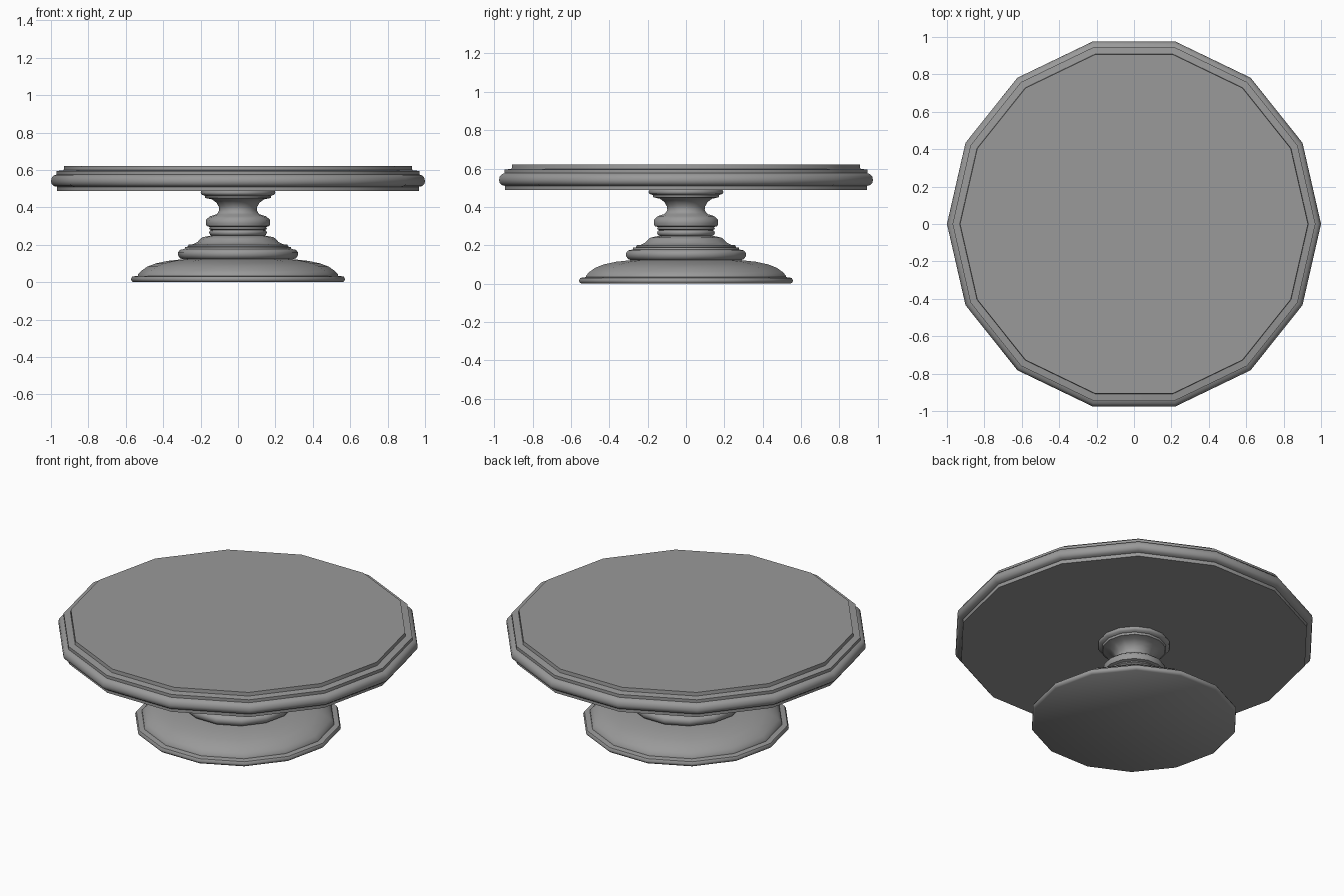
import bpy, bmesh, math

SIDES = 14

# Dark grey finish
grey = bpy.data.materials.new("dark_grey")
grey.diffuse_color = (0.32, 0.32, 0.32, 1.0)


def turned(name, profile):
    """Capped lathe solid from (radius, height) pairs, bottom to top."""
    bm = bmesh.new()
    rings = []
    for r, z in profile:
        rings.append([bm.verts.new((r * math.cos(2 * math.pi * i / SIDES),
                                    r * math.sin(2 * math.pi * i / SIDES), z))
                      for i in range(SIDES)])
    for a, b in zip(rings, rings[1:]):
        for i in range(SIDES):
            j = (i + 1) % SIDES
            bm.faces.new((a[i], a[j], b[j], b[i]))
    bm.faces.new(rings[0][::-1])
    bm.faces.new(rings[-1])
    mesh = bpy.data.meshes.new(name)
    bm.to_mesh(mesh)
    bm.free()
    mesh.materials.append(grey)
    obj = bpy.data.objects.new(name, mesh)
    bpy.context.collection.objects.link(obj)
    bpy.ops.object.select_all(action='DESELECT')
    obj.select_set(True)
    bpy.context.view_layer.objects.active = obj
    bpy.ops.object.shade_smooth_by_angle(angle=math.radians(50))
    return obj


# Domed foot with a rounded lip
turned("foot", [
    (0.56, 0.0), (0.57, 0.008), (0.572, 0.018), (0.565, 0.03), (0.535, 0.034),
    (0.533, 0.044), (0.515, 0.062), (0.485, 0.083), (0.44, 0.1),
    (0.375, 0.114), (0.29, 0.123)])

# Stepped collar above the foot, sweeping up to the stem
turned("collar", [
    (0.29, 0.121), (0.31, 0.128), (0.32, 0.143), (0.32, 0.16), (0.31, 0.173),
    (0.285, 0.178), (0.282, 0.188), (0.267, 0.19), (0.265, 0.2), (0.24, 0.203),
    (0.216, 0.215), (0.203, 0.23), (0.19, 0.24), (0.14, 0.25)])

# Turned stem: bead, wide band, waist and flared cap
turned("stem", [
    (0.14, 0.248), (0.15, 0.254), (0.155, 0.265), (0.15, 0.276), (0.144, 0.279),
    (0.155, 0.285), (0.15, 0.295), (0.168, 0.3), (0.172, 0.315), (0.17, 0.335),
    (0.15, 0.352), (0.115, 0.363), (0.107, 0.372), (0.1, 0.385), (0.102, 0.402),
    (0.115, 0.425), (0.14, 0.443), (0.175, 0.45), (0.178, 0.462), (0.195, 0.468),
    (0.2, 0.478), (0.195, 0.49)])

# Broad plate with a rounded rim and stepped top
turned("plate", [
    (0.968, 0.488), (0.968, 0.51), (0.985, 0.514), (0.996, 0.524), (1.0, 0.54),
    (0.996, 0.558), (0.985, 0.57), (0.97, 0.576), (0.97, 0.594), (0.932, 0.599),
    (0.93, 0.62)])
